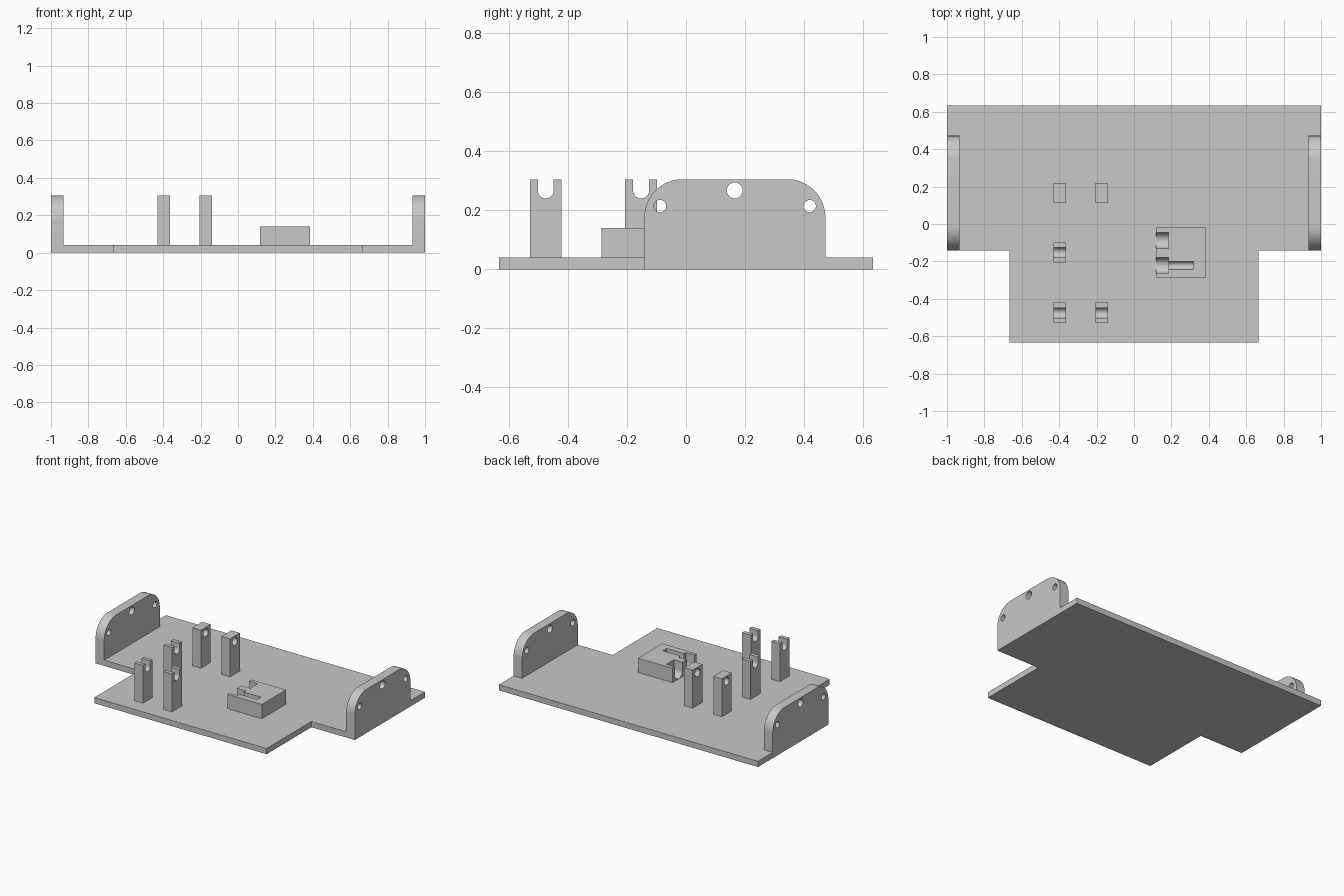
import bpy, bmesh, math
from mathutils import Matrix

cube = bpy.data.objects.get("Cube")
if cube:
    bpy.data.objects.remove(cube, do_unlink=True)

gray = bpy.data.materials.new("light_gray")
gray.use_nodes = True
color = (0.58, 0.58, 0.58, 1)
gray.diffuse_color = color
gray.node_tree.nodes["Principled BSDF"].inputs["Base Color"].default_value = color

PLATE_TOP = 0.04
TOP = 0.305
AXIS_Z = 0.267


def prism(name, points, start, end, along_x=True):
    """Extrude a profile: (y, z) points along x, or (x, y) points along z."""
    bm = bmesh.new()
    if along_x:
        verts = [bm.verts.new((start, a, b)) for a, b in points]
        shift = (end - start, 0, 0)
    else:
        verts = [bm.verts.new((a, b, start)) for a, b in points]
        shift = (0, 0, end - start)
    face = bm.faces.new(verts)
    out = bmesh.ops.extrude_face_region(bm, geom=[face], use_keep_orig=True)
    moved = [g for g in out["geom"] if isinstance(g, bmesh.types.BMVert)]
    bmesh.ops.translate(bm, verts=moved, vec=shift)
    bmesh.ops.recalc_face_normals(bm, faces=bm.faces)
    mesh = bpy.data.meshes.new(name)
    bm.to_mesh(mesh)
    bm.free()
    obj = bpy.data.objects.new(name, mesh)
    mesh.materials.append(gray)
    bpy.context.collection.objects.link(obj)
    return obj


def arc(cy, cz, r, a0, a1, n):
    steps = [math.radians(a0 + (a1 - a0) * i / n) for i in range(n + 1)]
    return [(cy + r * math.cos(a), cz + r * math.sin(a)) for a in steps]


def rect(a0, a1, b0, b1):
    return [(a0, b0), (a1, b0), (a1, b1), (a0, b1)]


def circle(cy, cz, r):
    return arc(cy, cz, r, 0, 360, 32)[:-1]


def u_slot(cy, cz, r):
    # Round-bottomed slot, open at the top
    return arc(cy, cz, r, 180, 360, 20) + [(cy + r, 0.5), (cy - r, 0.5)]


def cut(obj, profile, x0, x1):
    cutter = prism("cutter", profile, x0, x1)
    cutter.hide_render = True
    mod = obj.modifiers.new("cut", "BOOLEAN")
    mod.operation = "DIFFERENCE"
    mod.solver = "EXACT"
    mod.object = cutter
    graph = bpy.context.evaluated_depsgraph_get()
    mesh = bpy.data.meshes.new_from_object(obj.evaluated_get(graph))
    obj.modifiers.clear()
    obj.data = mesh
    bpy.data.objects.remove(cutter, do_unlink=True)


parts = []

# T-shaped base plate
half = [(0.665, -0.634), (0.665, -0.141), (1, -0.141), (1, 0.634)]
outline = half + [(-x, y) for x, y in reversed(half)]
parts.append(prism("base_plate", outline, 0, PLATE_TOP, along_x=False))

# Side walls with rounded top corners and three holes each
R = 0.129
wall = ([(-0.141, PLATE_TOP), (0.472, PLATE_TOP)]
        + arc(0.472 - R, TOP - R, R, 0, 90, 20)
        + arc(-0.141 + R, TOP - R, R, 90, 180, 20))
for side, x0, x1 in (("left", 0.934, 1), ("right", -1, -0.934)):
    obj = prism(side + "_side_wall", wall, x0, x1)
    for y, z, r in ((0.165, AXIS_Z, 0.027), (-0.088, 0.214, 0.021), (0.419, 0.214, 0.021)):
        cut(obj, circle(y, z, r), x0 - 0.05, x1 + 0.05)
    parts.append(obj)

# Bearing posts: slotted at the front, drilled at the back
posts = (("front_right_post", -0.397, -0.475, u_slot),
         ("front_left_post", -0.172, -0.475, u_slot),
         ("middle_post", -0.397, -0.152, u_slot),
         ("rear_right_post", -0.397, 0.165, circle),
         ("rear_left_post", -0.172, 0.165, circle))
for name, x, y, shape in posts:
    x0, x1 = x - 0.033, x + 0.033
    obj = prism(name, rect(y - 0.054, y + 0.054, PLATE_TOP, TOP), x0, x1)
    cut(obj, shape(y, AXIS_Z, 0.027), x0 - 0.05, x1 + 0.05)
    parts.append(obj)

# Holder block with two notches and a narrow shaft groove
block = prism("holder_block", rect(-0.287, -0.02, PLATE_TOP, 0.14), 0.118, 0.385)
cut(block, u_slot(-0.088, 0.083, 0.042), 0.05, 0.185)
cut(block, u_slot(-0.221, 0.083, 0.042), 0.05, 0.185)
cut(block, u_slot(-0.221, 0.083, 0.021), 0.15, 0.319)
parts.append(block)

# Smooth round surfaces, keep hard edges
bpy.ops.object.select_all(action="DESELECT")
for obj in parts:
    obj.select_set(True)
bpy.context.view_layer.objects.active = parts[0]
bpy.ops.object.shade_smooth_by_angle(angle=math.radians(30))
